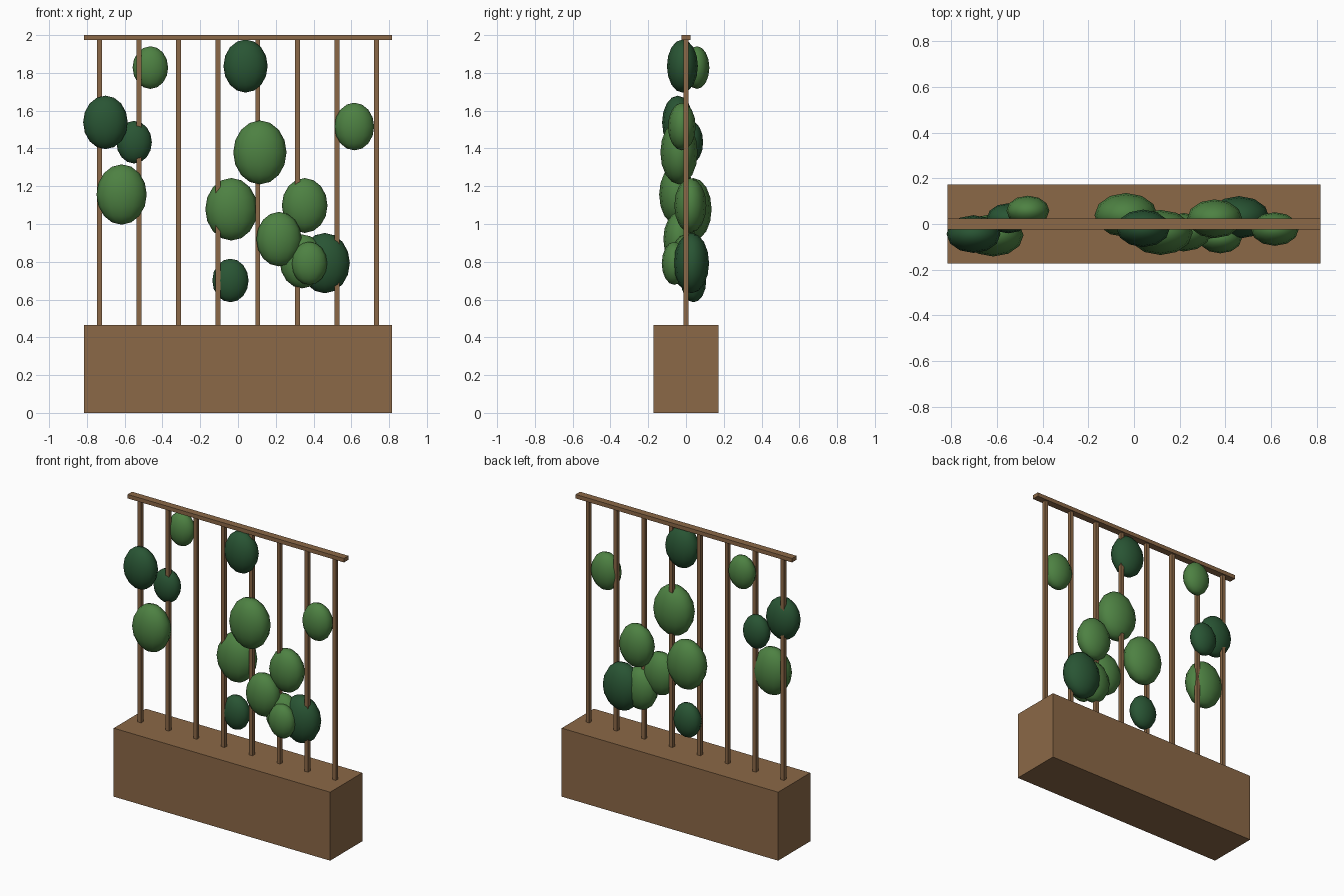
import bpy


def material(name, rgb):
    m = bpy.data.materials.new(name)
    m.diffuse_color = (*rgb, 1)
    return m


wood = material("wood", (0.26, 0.14, 0.063))
light = material("light_leaf", (0.075, 0.22, 0.055))
dark = material("dark_leaf", (0.022, 0.09, 0.034))


def box(name, x, width, depth, z0, z1):
    bpy.ops.mesh.primitive_cube_add(size=1, location=(x, 0, (z0 + z1) / 2))
    ob = bpy.context.object
    ob.name = name
    ob.scale = (width, depth, z1 - z0)
    ob.data.materials.append(wood)


def foliage(name, x, y, z, r, mat):
    # flattened, slightly tall leaf clump
    bpy.ops.mesh.primitive_uv_sphere_add(segments=12, ring_count=8, radius=1,
                                         location=(x, y, z))
    ob = bpy.context.object
    ob.name = name
    ob.scale = (r, r * 0.7, r * 1.2)
    ob.data.materials.append(mat)
    bpy.ops.object.shade_smooth()


# planter trough and trellis
box("planter_box", 0, 1.63, 0.346, 0, 0.466)
box("top_rail", 0, 1.63, 0.048, 1.973, 2.0)
for i in range(8):
    box(f"slat_{i + 1}", -0.733 + i * 0.2094, 0.026, 0.026, 0.44, 1.98)

# climbing leaf clumps: x, y, z, radius, colour
clumps = [
    (-0.464, 0.058, 1.828, 0.094, light),
    (0.040, -0.019, 1.836, 0.117, dark),
    (-0.702, -0.044, 1.538, 0.118, dark),
    (-0.550, 0.025, 1.433, 0.094, dark),
    (-0.616, -0.049, 1.156, 0.133, light),
    (0.116, -0.037, 1.379, 0.141, light),
    (0.616, -0.022, 1.516, 0.105, light),
    (-0.035, 0.039, 1.078, 0.138, light),
    (0.353, 0.023, 1.098, 0.121, light),
    (0.217, -0.036, 0.920, 0.120, light),
    (0.340, 0.000, 0.802, 0.119, light),
    (0.377, -0.062, 0.792, 0.095, light),
    (0.459, 0.029, 0.793, 0.133, dark),
    (-0.040, 0.040, 0.701, 0.096, dark),
]
for i, (x, y, z, r, mat) in enumerate(clumps):
    foliage(f"leaf_clump_{i + 1}", x, y, z, r, mat)
